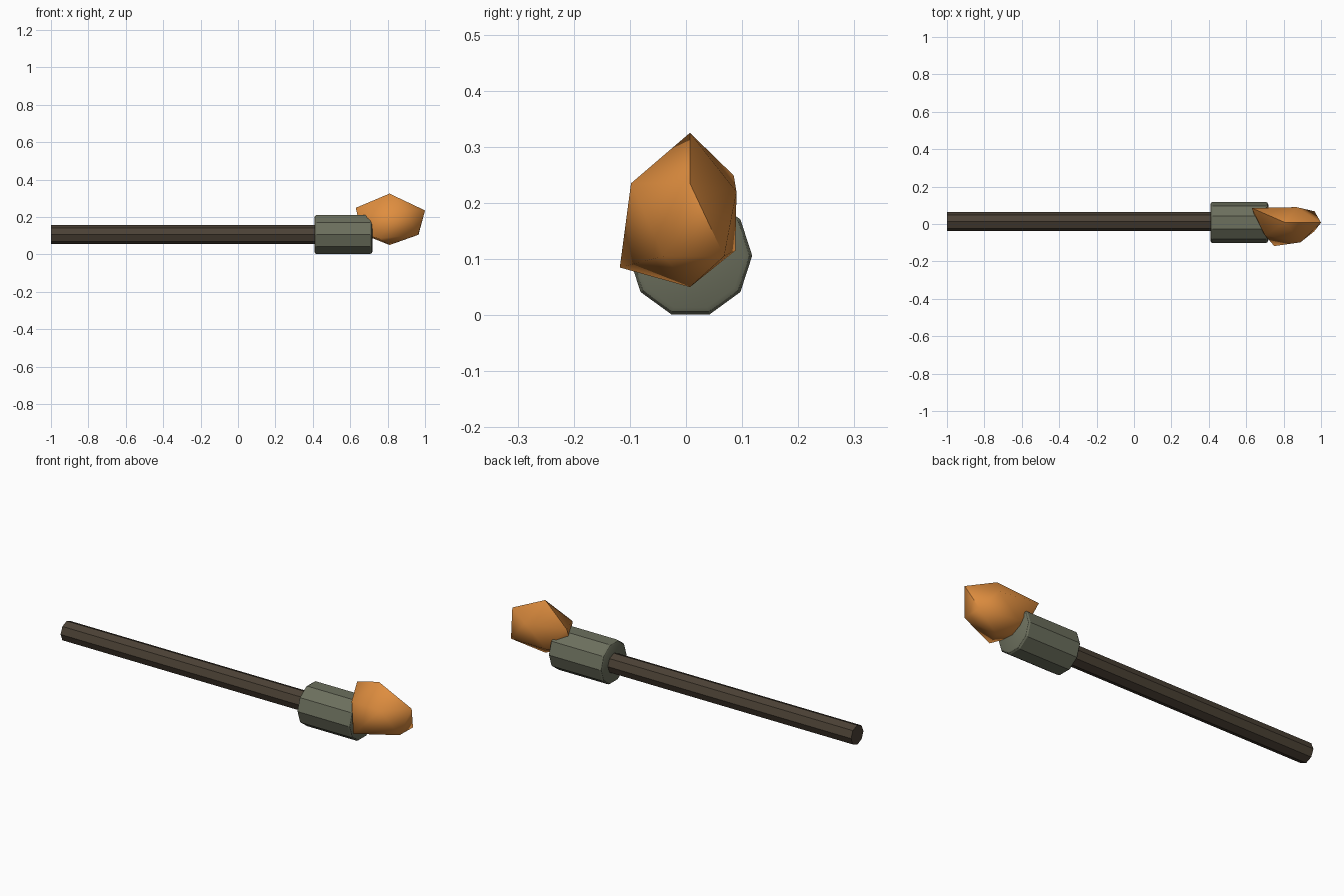
import bpy, bmesh, math
from mathutils import Vector

if "Cube" in bpy.data.objects:
    bpy.data.objects.remove(bpy.data.objects["Cube"])


def material(name, rgb):
    m = bpy.data.materials.new(name)
    m.diffuse_color = (*rgb, 1)
    m.use_nodes = True
    m.node_tree.nodes["Principled BSDF"].inputs["Base Color"].default_value = m.diffuse_color
    return m


def finish(ob, mat, angle):
    ob.data.materials.append(mat)
    bpy.ops.object.select_all(action='DESELECT')
    ob.select_set(True)
    bpy.context.view_layer.objects.active = ob
    bpy.ops.object.shade_smooth_by_angle(angle=math.radians(angle))


def add_mesh(name, bm):
    me = bpy.data.meshes.new(name)
    bmesh.ops.recalc_face_normals(bm, faces=bm.faces[:])
    bm.to_mesh(me)
    bm.free()
    ob = bpy.data.objects.new(name, me)
    bpy.context.collection.objects.link(ob)
    return ob


def rod(name, sides, profile, cy, cz):
    """Faceted rod along x from (x, radius) profile points."""
    bm = bmesh.new()
    rings = []
    for x, r in profile:
        rings.append([bm.verts.new((x, cy + r * math.cos(math.tau * i / sides),
                                    cz + r * math.sin(math.tau * i / sides)))
                      for i in range(sides)])
    for a, b in zip(rings, rings[1:]):
        for i in range(sides):
            j = (i + 1) % sides
            bm.faces.new((a[i], a[j], b[j], b[i]))
    bm.faces.new(rings[0])
    bm.faces.new(rings[-1])
    return add_mesh(name, bm)


wood = material("dark wood", (0.072, 0.054, 0.036))
iron = material("grey green metal", (0.15, 0.16, 0.11))
fire = material("flame orange", (0.74, 0.27, 0.05))

# Handle
handle = rod("handle", 8, [(-1.0, 0.051), (0.45, 0.051)], 0.013, 0.106)
finish(handle, wood, 30)

# Collar with chamfered rims
collar = rod("collar", 10, [(0.408, 0.097), (0.412, 0.105), (0.42, 0.11),
                            (0.706, 0.11), (0.714, 0.105), (0.718, 0.097)],
             0.008, 0.106)
finish(collar, iron, 30)

# Flame: a distorted icosahedron, with tip, base and two rings of five
tip, base = (0.81, 0.007, 0.325), (0.81, 0.007, 0.05)
upper = [(1.0, 0.007, 0.235), (0.87, 0.09, 0.22), (0.63, 0.085, 0.249),
         (0.70, -0.06, 0.22), (0.89, -0.098, 0.235)]
lower = [(0.965, 0.068, 0.105), (0.745, 0.088, 0.115), (0.66, 0.0, 0.11),
         (0.75, -0.118, 0.085), (0.963, -0.04, 0.105)]
bm = bmesh.new()
t, b = bm.verts.new(tip), bm.verts.new(base)
up = [bm.verts.new(p) for p in upper]
lo = [bm.verts.new(p) for p in lower]
for i in range(5):
    j = (i + 1) % 5
    bm.faces.new((t, up[i], up[j]))
    bm.faces.new((up[i], lo[i], up[j]))
    bm.faces.new((lo[i], lo[j], up[j]))
    bm.faces.new((b, lo[j], lo[i]))
flame = add_mesh("flame", bm)
finish(flame, fire, 62)
